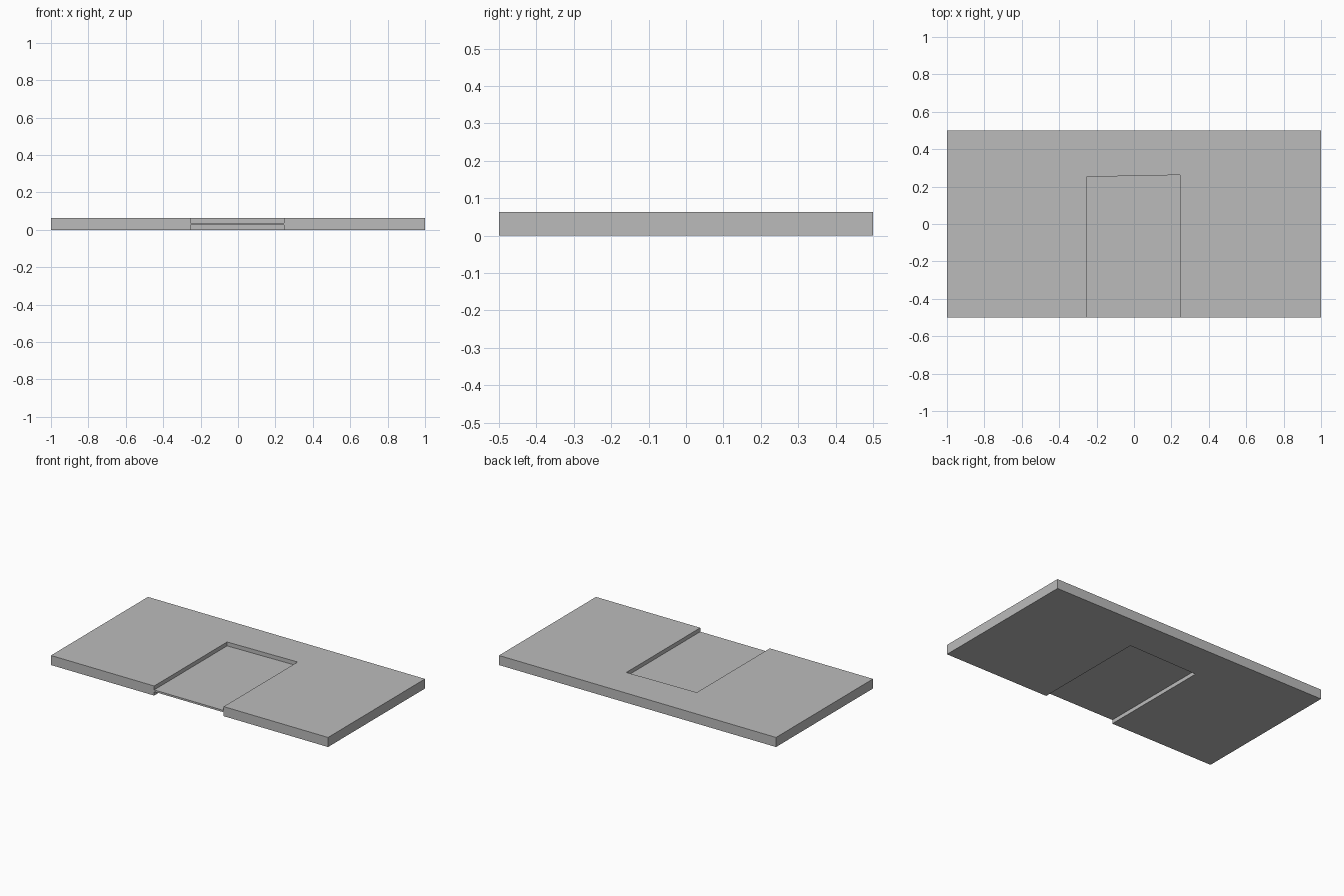
import bpy, bmesh

if "Cube" in bpy.data.objects:
    bpy.data.objects.remove(bpy.data.objects["Cube"])

HEIGHT = 0.0625
WEB_BOTTOM, WEB_TOP = 0.025, 0.037

grey = bpy.data.materials.new("plain grey")
grey.diffuse_color = (0.5, 0.5, 0.5, 1)
grey.use_nodes = True
grey.node_tree.nodes["Principled BSDF"].inputs["Base Color"].default_value = grey.diffuse_color


def prism(name, outline, z0, z1):
    """Extrude a flat outline from z0 up to z1."""
    bm = bmesh.new()
    base = bm.faces.new([bm.verts.new((x, y, z0)) for x, y in outline])
    top = bmesh.ops.extrude_face_region(bm, geom=[base])["geom"]
    verts = [v for v in top if isinstance(v, bmesh.types.BMVert)]
    bmesh.ops.translate(bm, verts=verts, vec=(0, 0, z1 - z0))
    bmesh.ops.recalc_face_normals(bm, faces=bm.faces)
    mesh = bpy.data.meshes.new(name)
    bm.to_mesh(mesh)
    bm.free()
    mesh.materials.append(grey)
    obj = bpy.data.objects.new(name, mesh)
    bpy.context.collection.objects.link(obj)
    return obj


# Flat slab
slab = prism("slab", [(-1, -0.5), (1, -0.5), (1, 0.5), (-1, 0.5)], 0, HEIGHT)

# Matching recesses above and below a thin web, open at the front edge
recess = [(-0.255, -0.6), (0.247, -0.6), (0.247, 0.262), (-0.255, 0.252)]
cutters = [prism("upper_recess_cutter", recess, WEB_TOP, HEIGHT + 0.1),
           prism("lower_recess_cutter", recess, -0.1, WEB_BOTTOM)]
bpy.context.view_layer.objects.active = slab
for cutter in cutters:
    cutter.hide_render = True
    mod = slab.modifiers.new(cutter.name, 'BOOLEAN')
    mod.operation = 'DIFFERENCE'
    mod.solver = 'EXACT'
    mod.object = cutter
    bpy.ops.object.modifier_apply(modifier=mod.name)
for cutter in cutters:
    bpy.data.objects.remove(cutter)
